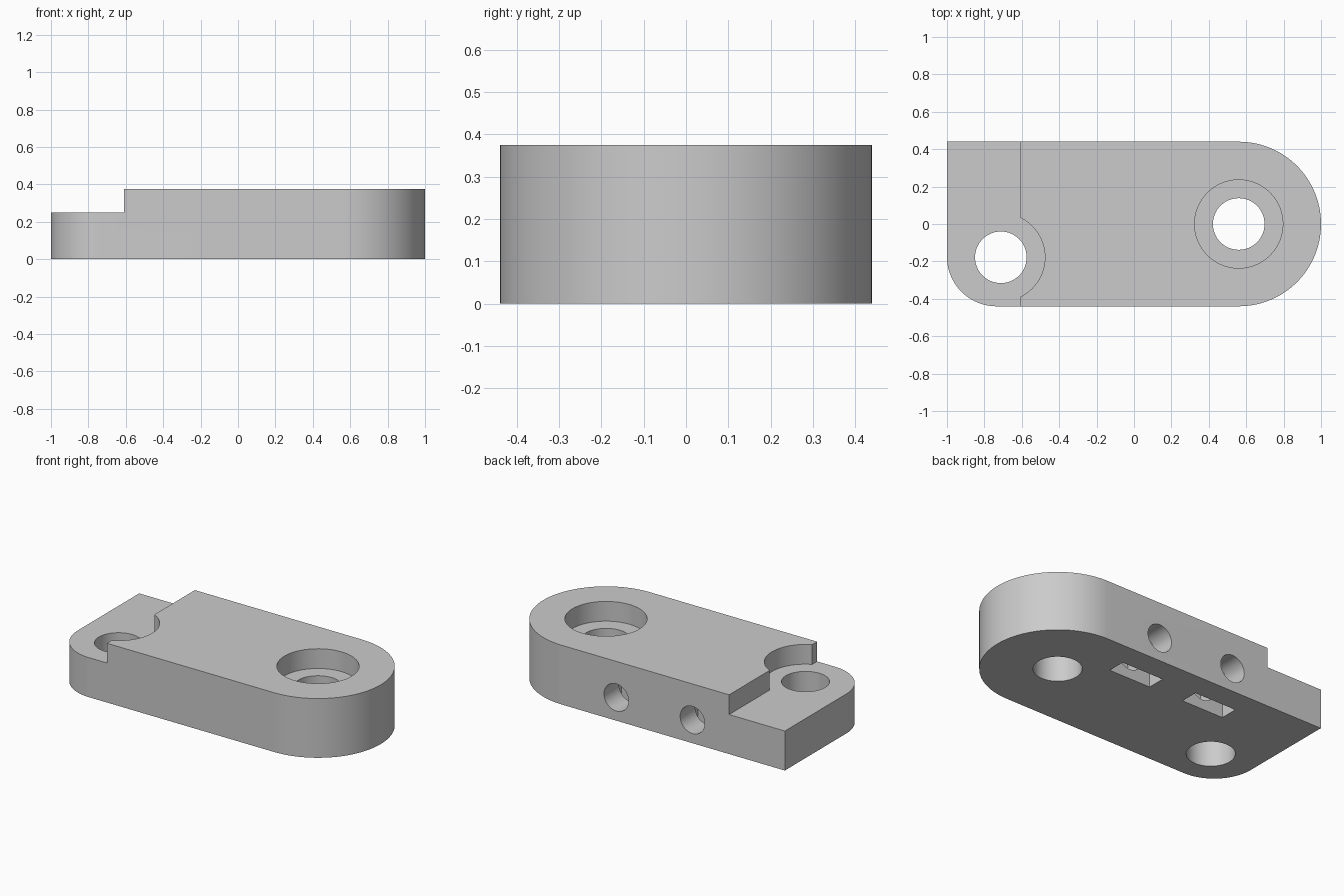
import bpy, bmesh, math
from mathutils import Matrix, Vector

default = bpy.data.objects.get("Cube")
if default:
    bpy.data.objects.remove(default, do_unlink=True)

HEIGHT, STEP_Z, HALF_W = 0.375, 0.25, 0.44
BIG_HOLE = (0.56, 0.0)
SMALL_HOLE = (-0.712, -0.178)
CORNER_R = 0.265

grey = bpy.data.materials.new("plain grey")
grey.use_nodes = True
colour = (0.6, 0.6, 0.6, 1)
grey.diffuse_color = colour
grey.node_tree.nodes["Principled BSDF"].inputs["Base Color"].default_value = colour


def make_object(name, bm):
    bmesh.ops.recalc_face_normals(bm, faces=bm.faces)
    mesh = bpy.data.meshes.new(name)
    bm.to_mesh(mesh)
    bm.free()
    mesh.materials.append(grey)
    obj = bpy.data.objects.new(name, mesh)
    bpy.context.collection.objects.link(obj)
    return obj


def arc(cx, cy, r, start, end, steps):
    angles = [math.radians(start + (end - start) * i / steps) for i in range(steps + 1)]
    return [(cx + r * math.cos(a), cy + r * math.sin(a)) for a in angles]


def cylinder(name, start, end, r):
    start, end = Vector(start), Vector(end)
    axis = end - start
    turn = axis.to_track_quat('Z', 'Y').to_matrix().to_4x4()
    bm = bmesh.new()
    bmesh.ops.create_cone(bm, cap_ends=True, segments=64, radius1=r, radius2=r,
                          depth=axis.length,
                          matrix=Matrix.Translation((start + end) / 2) @ turn)
    return make_object(name, bm)


def box(name, low, high):
    low, high = Vector(low), Vector(high)
    bm = bmesh.new()
    bmesh.ops.create_cube(bm, size=1, matrix=Matrix.Translation((low + high) / 2)
                          @ Matrix.Diagonal((*(high - low), 1)))
    return make_object(name, bm)


# Plate: round right end, one rounded front corner, one square corner
outline = arc(*BIG_HOLE, HALF_W, -90, 90, 64)
outline.append((-1, HALF_W))
outline += arc(-1 + CORNER_R, -HALF_W + CORNER_R, CORNER_R, 180, 270, 24)
bm = bmesh.new()
base = bm.faces.new([bm.verts.new((x, y, 0)) for x, y in outline])
raised = bmesh.ops.extrude_face_region(bm, geom=[base])["geom"]
bmesh.ops.translate(bm, vec=(0, 0, HEIGHT),
                    verts=[v for v in raised if isinstance(v, bmesh.types.BMVert)])
plate = make_object("mounting_plate", bm)

# Step at the left end, and the two upright holes with their wide recesses
cutters = [box("step_cutter", (-1.2, -0.6, STEP_Z), (-0.61, 0.6, 0.6))]
for label, (x, y) in (("big", BIG_HOLE), ("small", SMALL_HOLE)):
    cutters.append(cylinder(label + "_recess_cutter", (x, y, STEP_Z), (x, y, 0.6), 0.236))
    cutters.append(cylinder(label + "_hole_cutter", (x, y, -0.2), (x, y, 0.6), 0.138))

# Bolt holes in the back side, each crossed by a nut slot from below
for label, x in (("right", -0.353), ("left", 0.18)):
    cutters.append(cylinder(label + "_bolt_cutter", (x, 0.6, 0.147), (x, 0.06, 0.147), 0.086))
    cutters.append(box(label + "_slot_cutter", (x - 0.146, 0.177, -0.2),
                       (x + 0.146, 0.29, 0.29)))

bpy.ops.object.select_all(action='DESELECT')
bpy.context.view_layer.objects.active = plate
plate.select_set(True)
for cutter in cutters:
    cutter.hide_render = True
    mod = plate.modifiers.new(cutter.name, 'BOOLEAN')
    mod.operation = 'DIFFERENCE'
    mod.solver = 'EXACT'
    mod.object = cutter
    bpy.ops.object.modifier_apply(modifier=mod.name)
for cutter in cutters:
    bpy.data.objects.remove(cutter, do_unlink=True)

bpy.ops.object.shade_smooth_by_angle(angle=math.radians(30))
